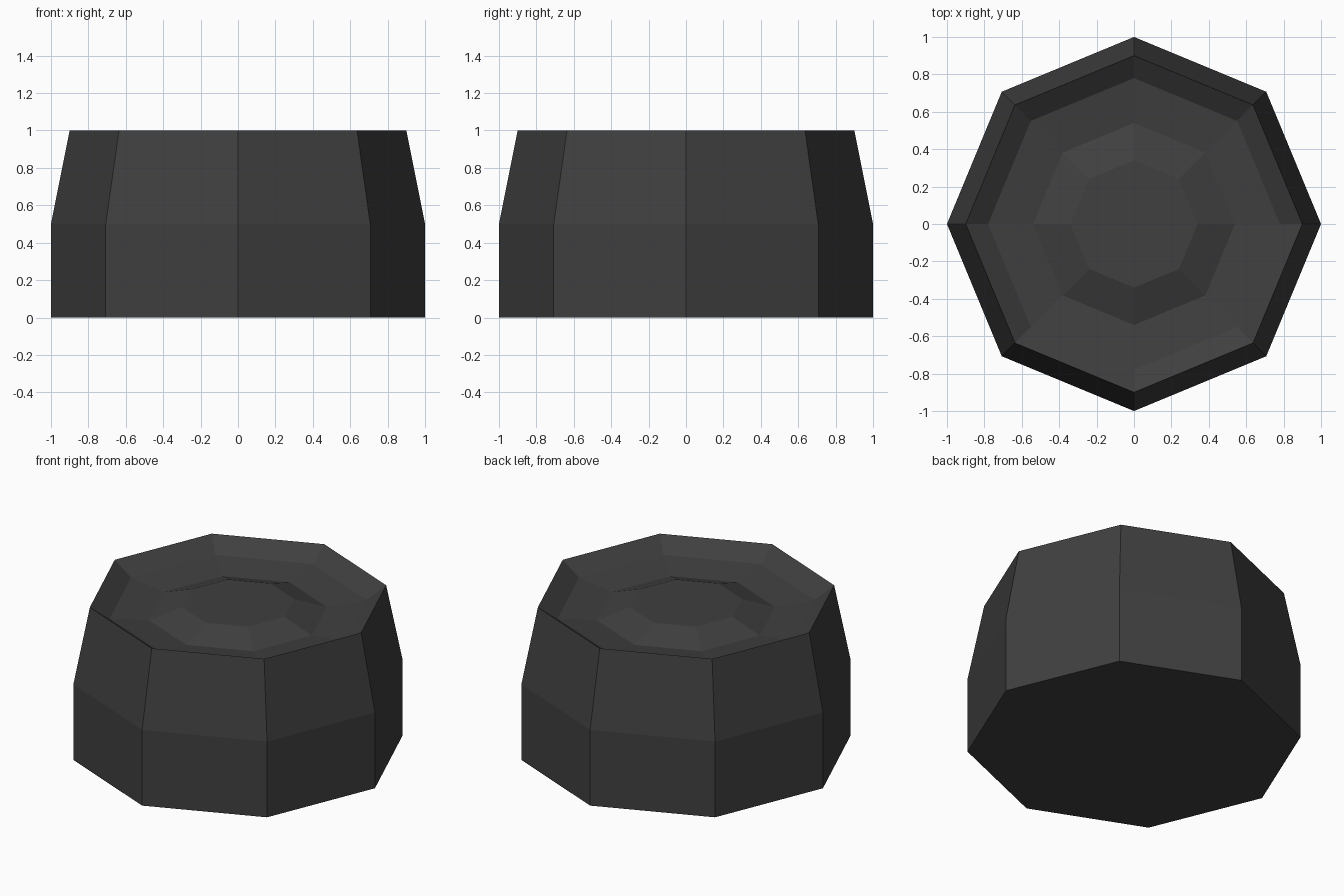
import bpy, bmesh, math

SIDES = 8

cube = bpy.data.objects.get("Cube")
if cube:
    bpy.data.objects.remove(cube)

# Single dark grey material
grey = bpy.data.materials.new("dark grey")
grey.use_nodes = True
colour = (0.05, 0.05, 0.05, 1)
grey.diffuse_color = colour
grey.node_tree.nodes["Principled BSDF"].inputs["Base Color"].default_value = colour

# (radius, height): tapered wall, sunken dish, raised centre
profile = [(1, 0), (1, 0.5), (0.9, 1), (0.78, 0.915), (0.54, 0.885), (0.34, 0.955)]

bm = bmesh.new()
rings = []
for radius, height in profile:
    angles = [2 * math.pi * i / SIDES for i in range(SIDES)]
    rings.append([bm.verts.new((radius * math.cos(a), radius * math.sin(a), height))
                  for a in angles])

# Bands between neighbouring rings
for low, high in zip(rings, rings[1:]):
    for i in range(SIDES):
        j = (i + 1) % SIDES
        bm.faces.new((low[i], low[j], high[j], high[i]))

# Flat base and flat raised centre
bm.faces.new(rings[0][::-1])
bm.faces.new(rings[-1])

mesh = bpy.data.meshes.new("knob_body")
bm.to_mesh(mesh)
bm.free()
mesh.materials.append(grey)
knob = bpy.data.objects.new("knob_body", mesh)
bpy.context.collection.objects.link(knob)
